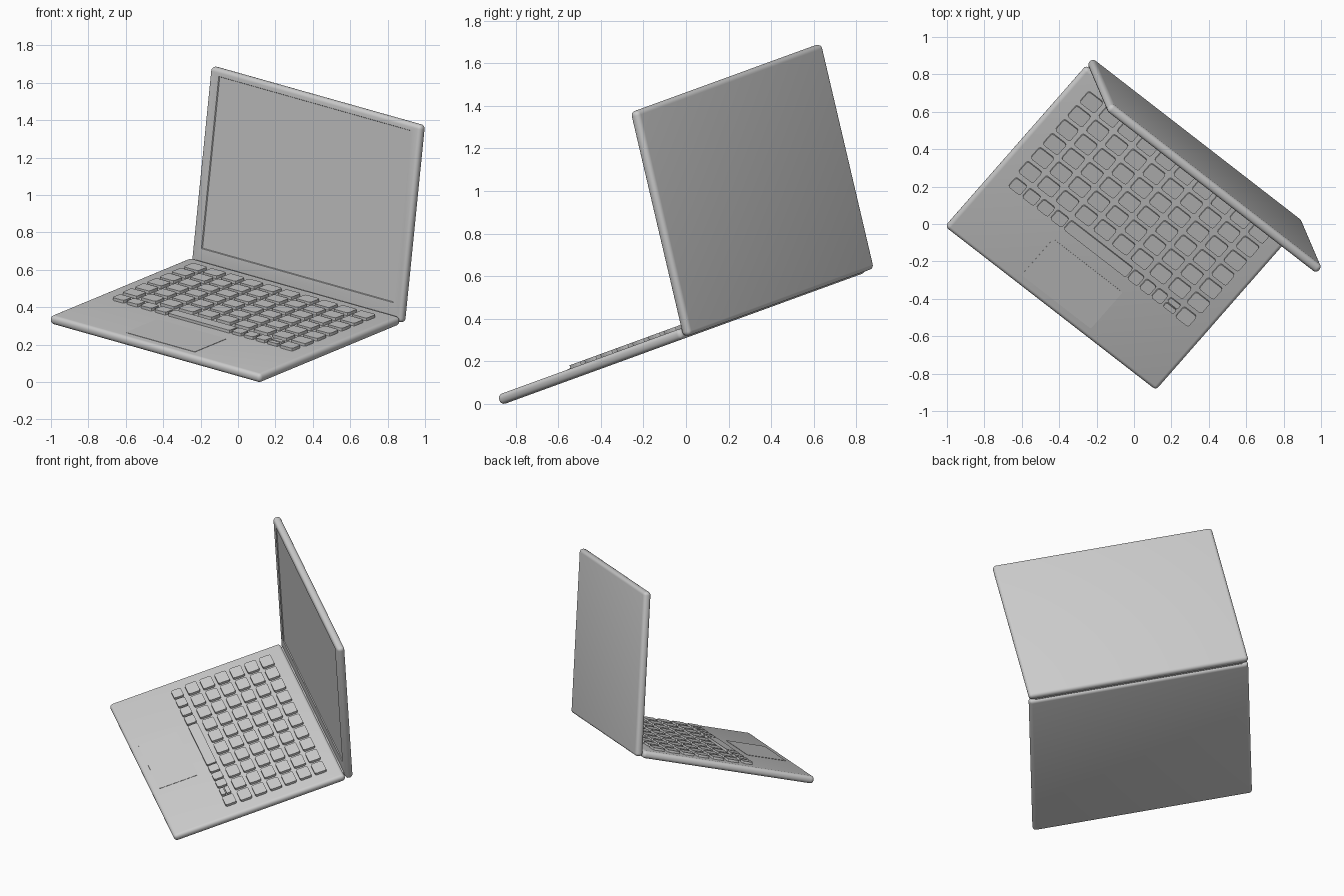
import bpy, bmesh, math
from mathutils import Matrix, Vector

if "Cube" in bpy.data.objects:
    bpy.data.objects.remove(bpy.data.objects["Cube"])

# whole-model tilt and turn, then the lid opening frame
BODY = (Matrix.Translation((-0.446, -0.44, 0.150))
        @ Matrix.Rotation(math.radians(20), 4, 'X')
        @ Matrix.Rotation(math.radians(-39.5), 4, 'Z'))
LID = BODY @ Matrix.Translation((0, 1.185, 0.01)) @ Matrix.Rotation(math.radians(-8.8), 4, 'X')
W, D, L, T, R = 1.46, 1.185, 1.09, 0.05, 0.022


def add_box(bm, lo, hi, r, segs, vertical_only=False):
    lo, hi = Vector(lo), Vector(hi)
    size = hi - lo
    mat = Matrix.Translation((lo + hi) / 2) @ Matrix.Diagonal((*size, 1))
    verts = bmesh.ops.create_cube(bm, size=1, matrix=mat)['verts']
    edges = {e for v in verts for e in v.link_edges}
    if vertical_only:
        edges = {e for e in edges if abs(e.verts[0].co.z - e.verts[1].co.z) > 1e-6}
    bmesh.ops.bevel(bm, geom=list(edges), offset=r, segments=segs, profile=0.5, affect='EDGES')


def finish(bm, name, matrix):
    bmesh.ops.recalc_face_normals(bm, faces=bm.faces)
    me = bpy.data.meshes.new(name)
    bm.to_mesh(me)
    bm.free()
    ob = bpy.data.objects.new(name, me)
    bpy.context.collection.objects.link(ob)
    ob.matrix_world = matrix
    bpy.ops.object.select_all(action='DESELECT')
    ob.select_set(True)
    bpy.context.view_layer.objects.active = ob
    bpy.ops.object.shade_smooth_by_angle(angle=math.radians(30))
    return ob


# base slab
bm = bmesh.new()
add_box(bm, (-W / 2, 0, 0), (W / 2, D, T), R, 5)
finish(bm, "base", BODY)

# lid slab with a shallow screen recess
bm = bmesh.new()
add_box(bm, (-W / 2, 0, 0), (W / 2, T, L), R, 5)
bm.normal_update()
front = max((f for f in bm.faces if f.normal.y < -0.99), key=lambda f: f.calc_area())
bmesh.ops.inset_region(bm, faces=[front], thickness=0.03)
for v in front.verts:
    v.co.x = math.copysign(0.665, v.co.x)
    v.co.z = 0.10 if v.co.z < L / 2 else 1.05
bmesh.ops.inset_region(bm, faces=[front], thickness=0.004, depth=-0.006)
finish(bm, "lid", LID)

# hinge rod in the gap between the two slabs
bm = bmesh.new()
bmesh.ops.create_cone(bm, cap_ends=True, segments=16, radius1=0.014, radius2=0.014, depth=W - 0.08,
                      matrix=Matrix.Translation((0, D, 0.028)) @ Matrix.Rotation(math.pi / 2, 4, 'Y'))
finish(bm, "hinge", BODY)

# trackpad
bm = bmesh.new()
add_box(bm, (-0.245, 0.053, T - 0.01), (0.235, 0.32, T + 0.002), 0.008, 3, True)
finish(bm, "trackpad", BODY)

# keyboard
bm = bmesh.new()


def key(a, b, w, d):
    add_box(bm, (a - w / 2, b - d / 2, T - 0.005), (a + w / 2, b + d / 2, T + 0.016),
            min(0.012, d * 0.25), 2, True)


for row in range(6):
    for col in range(10):
        key(-0.583 + col * 0.1296, 0.536 + row * 0.103, 0.102, 0.08)
# front row: modifier keys, space bar, split arrow keys
for a in (-0.583, -0.487, -0.39, -0.293):
    key(a, 0.432, 0.08, 0.066)
key(-0.025, 0.432, 0.43, 0.066)
for a in (0.235, 0.318, 0.40):
    key(a, 0.432, 0.068, 0.066)
for b in (0.414, 0.450):
    key(0.485, b, 0.07, 0.029)
key(0.583, 0.432, 0.09, 0.075)
finish(bm, "keys", BODY)
